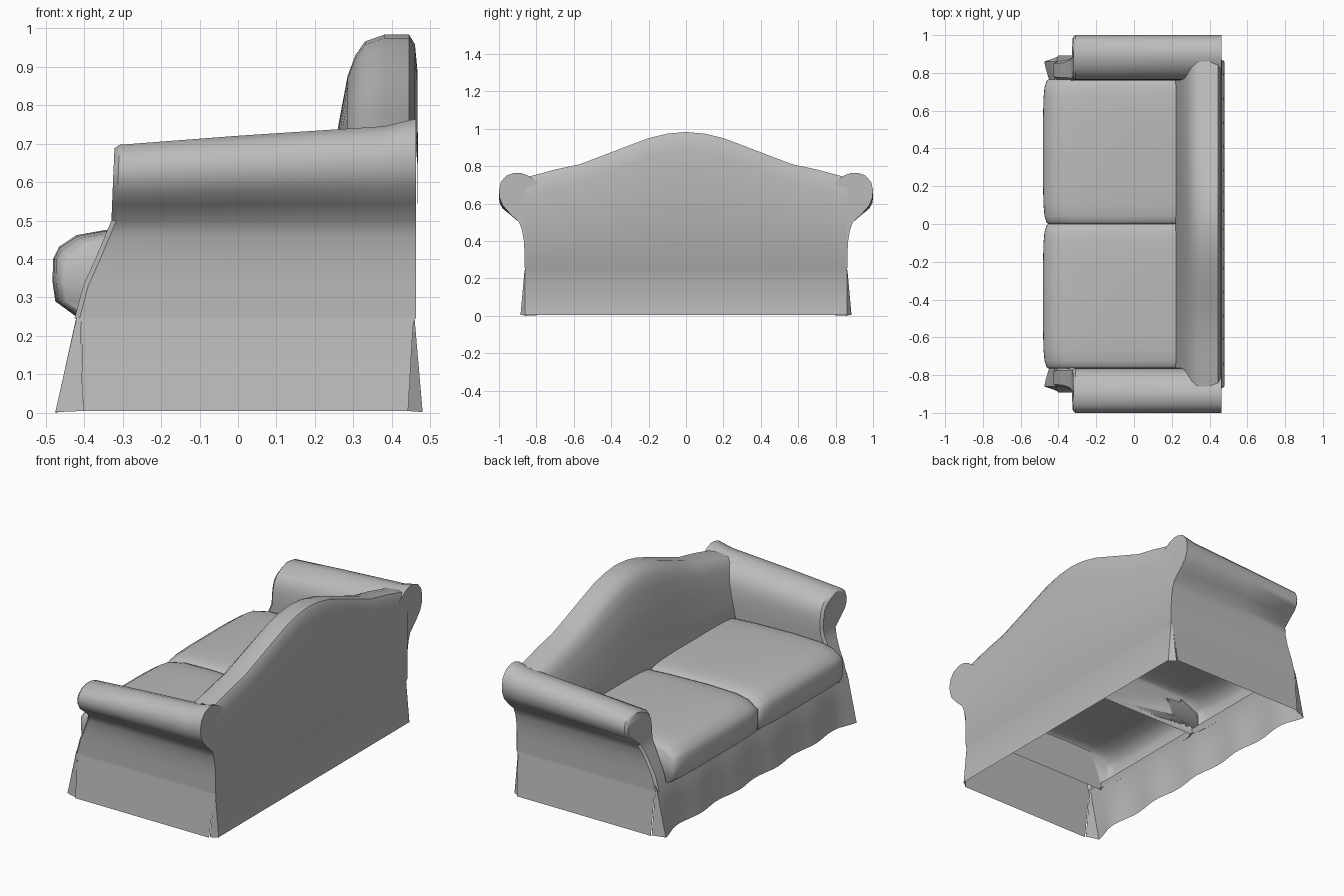
import bpy, bmesh, math
from mathutils import Vector

cube = bpy.data.objects.get("Cube")
if cube:
    bpy.data.objects.remove(cube, do_unlink=True)

fabric = bpy.data.materials.new("grey_fabric")
fabric.use_nodes = True
fabric.diffuse_color = (0.5, 0.5, 0.5, 1)
fabric.node_tree.nodes["Principled BSDF"].inputs["Base Color"].default_value = fabric.diffuse_color


def skin(name, sections, caps=(), angle=40):
    """Skin a list of equal-length point rows; caps are extra rows of faces by (section, a, b, ...)."""
    bm = bmesh.new()
    grid = [[bm.verts.new(p) for p in s] for s in sections]
    for a, b in zip(grid, grid[1:]):
        for i in range(len(a) - 1):
            bm.faces.new((a[i], a[i + 1], b[i + 1], b[i]))
    for s, *ids in caps:
        bm.faces.new([grid[s][i] for i in ids])
    bmesh.ops.recalc_face_normals(bm, faces=bm.faces)
    # Open sheets should face away from the middle of the sofa
    mid = Vector((0, sum(v.co.y for v in bm.verts) / len(bm.verts) * 0.9, 0.3))
    if sum(f.normal.dot(f.calc_center_median() - mid) * f.calc_area() for f in bm.faces) < 0:
        bmesh.ops.reverse_faces(bm, faces=bm.faces)
    mesh = bpy.data.meshes.new(name)
    bm.to_mesh(mesh)
    bm.free()
    mesh.materials.append(fabric)
    ob = bpy.data.objects.new(name, mesh)
    bpy.context.collection.objects.link(ob)
    bpy.ops.object.select_all(action='DESELECT')
    ob.select_set(True)
    bpy.context.view_layer.objects.active = ob
    bpy.ops.object.shade_smooth_by_angle(angle=math.radians(angle))
    return ob


def lerp_table(table, v):
    for (a, fa), (b, fb) in zip(table, table[1:]):
        if v <= b:
            return fa + (fb - fa) * max(0, (v - a) / (b - a))
    return table[-1][1]


# Camel back: side section swept across the width under a humped top line
hump = [(0, .983), (.1, .974), (.2, .95), (.32, .905), (.45, .855), (.57, .81), (.7, .782), (.83, .747), (.86, .74)]
front_curve = [(.22, -.1), (.22, 0), (.24, .3), (.26, .55), (.285, .8), (.305, .9), (.33, .967), (.38, 1), (.445, 1)]


def back_section(y, h):
    pts = [(x, .45 + (h - .45) * t) for x, t in front_curve]
    pts += [(.46, h - .025), (.467, h - .1), (.468, .25), (.459, .235), (.48, .005)]
    return [(x, y, z) for x, z in pts]


sides = [(-y, h) for y, h in hump[:0:-1]] + hump
skin("backrest", [back_section(y, h) for y, h in sides])

# Rolled arms: height, outer y, inner y
arm_rows = [(.245, .862, .765), (.33, .863, .763), (.4, .867, .762), (.46, .877, .761), (.5, .892, .76),
            (.545, .94, .76), (.59, .98, .762), (.63, .996, .766), (.67, 1.0, .775),
            (.715, .99, .797), (.75, .96, .845), (.765, .918, .885)]
arm_front = [(.245, -.412), (.3, -.403), (.4, -.358), (.5, -.316), (.7, -.308)]


def arm_section(side, x, scale, inset=0):
    outer, inner = [], []
    for z, yo, yi in arm_rows:
        z = z if z < .53 else .53 + (z - .53) * scale
        px = lerp_table(arm_front, z) if x is None else x
        cut = min(inset, (yo - yi) * .3)
        drop = inset * .7 if z > .66 else 0
        outer.append((px - inset, side * (yo - cut), z - drop))
        inner.append((px - inset, side * (yi + cut), z - drop))
    return outer + inner[::-1]


for side, label in ((1, "left"), (-1, "right")):
    stations = [arm_section(side, None, .71, .013), arm_section(side, None, .71),
                arm_section(side, 0, .81), arm_section(side, .38, .915), arm_section(side, .463, 1)]
    n = 2 * len(arm_rows)
    caps = [(s, i, i + 1, n - 2 - i, n - 1 - i) for s in (0, 4) for i in range(n // 2 - 1)]
    skin(label + "_arm", stations, caps)

    # Side skirt with folded pleats at its two corners
    skirt = [[(x0 + (x1 - x0) * k / 6, side * y, z) for k in range(7)]
             for x0, x1, y, z in ((-.41, .46, .864, .247), (-.407, .455, .866, .225), (-.403, .442, .893, .005))]
    skin(label + "_side_skirt", skirt)
    for end, top, out, back in (("front", -.42, -.475, -.403), ("rear", .459, .48, .442)):
        skin(f"{label}_{end}_pleat", [[(top, side * .858, .245), (top + (back - out) * .15, side * .863, .245)],
                                      [(out, side * .86, .002), (back, side * .885, .005)]])

# Two seat cushions: puffed front-to-back section, softened toward both ends
cushion = [(-.42, .25), (-.475, .29), (-.482, .34), (-.481, .40), (-.465, .432), (-.42, .462),
           (-.33, .478), (-.15, .482), (.1, .475), (.26, .465), (.26, .25)]
soften = [(0, 1), (.012, .62), (.04, .3), (.1, .1), (.22, 0), (.38, 0)]
for side, label in ((1, "left"), (-1, "right")):
    half = [(t, s) for t, s in soften]
    spans = half + [(.765 - t, s) for t, s in half[-2::-1]]
    secs = [[(x + (.028 * s if x < -.4 else 0), side * t, z - (.028 * s if z > .4 else 0))
             for x, z in cushion] for t, s in spans]
    ends = [(k, *range(len(cushion))) for k in (0, len(secs) - 1)]
    skin(label + "_seat_cushion", secs, ends, 50)

# Front skirt with a gently waving hem
count = 48
rows = [[], [], [], []]
for k in range(count + 1):
    y = -.86 + 1.72 * k / count
    wave = math.cos(y / .86 * math.pi * 5)
    flare = max(0, (abs(y) - .74) / .12)
    hem = -.447 + .009 * wave - .019 * flare
    rows[0].append((-.405, y, .285))
    rows[1].append((-.42, y, .25))
    rows[2].append(((-.42 + hem) / 2, y, .125))
    rows[3].append((hem, y, .006 - .006 * flare))
skin("front_skirt", rows)
